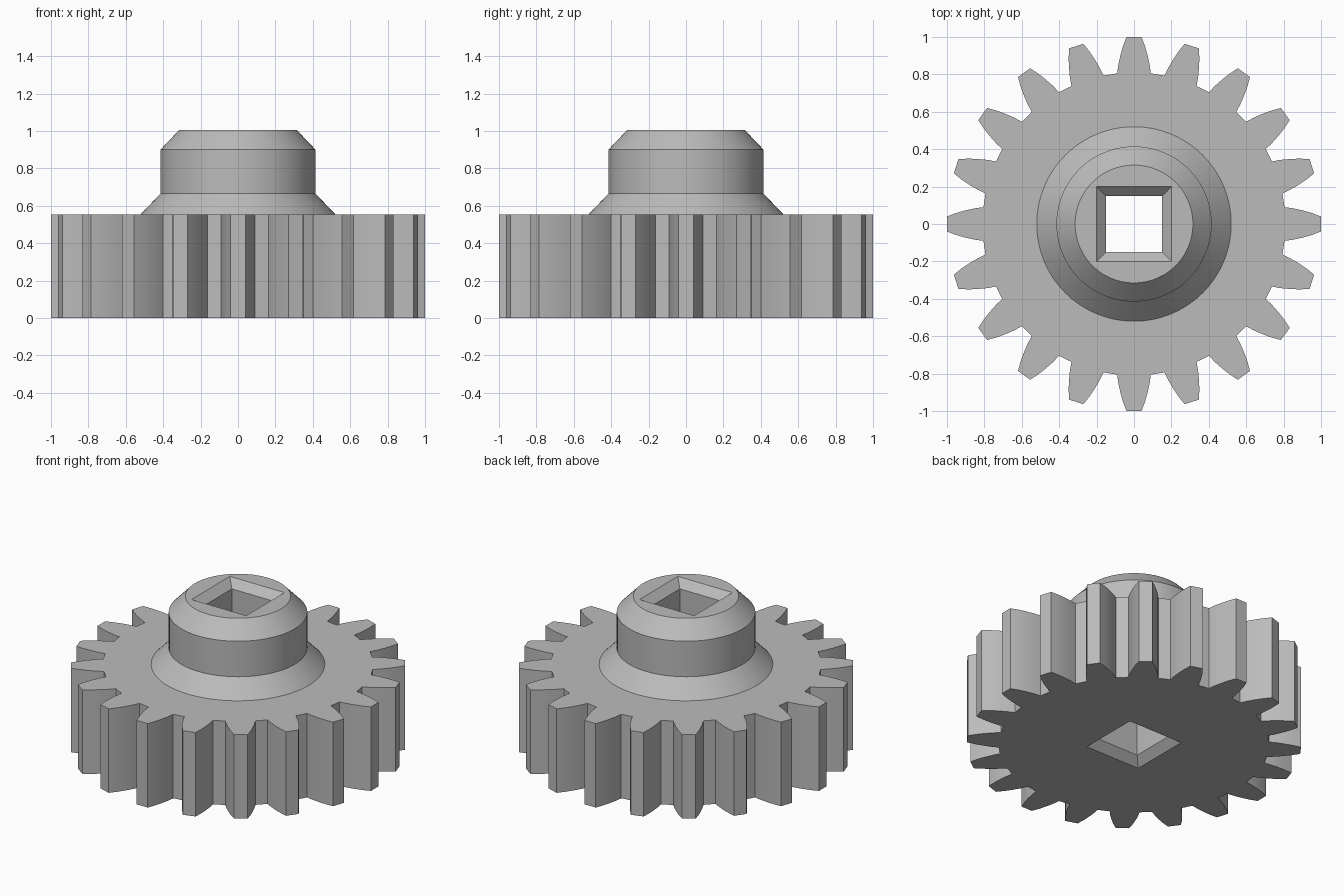
import bpy
import bmesh
import math
from mathutils import Matrix

cube = bpy.data.objects.get("Cube")
if cube:
    bpy.data.objects.remove(cube, do_unlink=True)

TEETH = 20
SEGMENTS = 80
GEAR_TOP = 0.555
HUB_TOP = 1.005
BEVEL = 0.05

# Half tooth flank, root to tip: (half width, radius)
FLANK = [(0.09, 0.805), (0.084, 0.85), (0.073, 0.9), (0.059, 0.95), (0.04, 1.0)]
# Hub profile: (radius, height)
HUB = [(0.52, GEAR_TOP), (0.415, 0.665), (0.415, 0.9), (0.315, HUB_TOP)]
# Square bore profile, flared at both ends: (half side, height)
BORE = [(0.2, 0), (0.15, BEVEL), (0.15, HUB_TOP - BEVEL), (0.2, HUB_TOP)]


def gear_outline():
    tooth = [(r, -w) for w, r in FLANK] + [(r, w) for w, r in reversed(FLANK)]
    points = []
    for i in range(TEETH):
        a = math.tau * i / TEETH
        c, s = math.cos(a), math.sin(a)
        points += [(x * c - y * s, x * s + y * c) for x, y in tooth]
    return points


def circle(radius):
    angles = [math.tau * i / SEGMENTS for i in range(SEGMENTS)]
    return [(radius * math.cos(a), radius * math.sin(a)) for a in angles]


def square(half):
    return [(half, half), (-half, half), (-half, -half), (half, -half)]


bm = bmesh.new()


def ring(points, z):
    return [bm.verts.new((x, y, z)) for x, y in points]


def skin(rings):
    """Join rings of equal length with quads."""
    for low, high in zip(rings, rings[1:]):
        n = len(low)
        for i in range(n):
            j = (i + 1) % n
            bm.faces.new((low[i], low[j], high[j], high[i]))


def fill_between(outer, inner):
    """Flat face with a hole, between two rings at one height."""
    edges = []
    for loop in (outer, inner):
        edges += [bm.edges.get((loop[i - 1], loop[i])) for i in range(len(loop))]
    bmesh.ops.triangle_fill(bm, edges=edges, use_beauty=True)


# Toothed wall, hub wall and bore wall
gear = [ring(gear_outline(), z) for z in (0, GEAR_TOP)]
hub = [ring(circle(r), z) for r, z in HUB]
bore = [ring(square(h), z) for h, z in BORE]
for part in (gear, hub, bore):
    skin(part)

# Underside, gear top and hub top
fill_between(gear[0], bore[0])
fill_between(gear[1], hub[0])
fill_between(hub[-1], bore[-1])
bmesh.ops.recalc_face_normals(bm, faces=bm.faces)

mesh = bpy.data.meshes.new("gear_with_hub")
bm.to_mesh(mesh)
bm.free()
obj = bpy.data.objects.new("gear_with_hub", mesh)
bpy.context.collection.objects.link(obj)

# Plain grey material
grey = bpy.data.materials.new("plain_grey")
grey.use_nodes = True
colour = (0.5, 0.5, 0.5, 1)
grey.diffuse_color = colour
grey.node_tree.nodes["Principled BSDF"].inputs["Base Color"].default_value = colour
mesh.materials.append(grey)

bpy.ops.object.select_all(action="DESELECT")
obj.select_set(True)
bpy.context.view_layer.objects.active = obj
bpy.ops.object.shade_smooth_by_angle(angle=math.radians(30))
